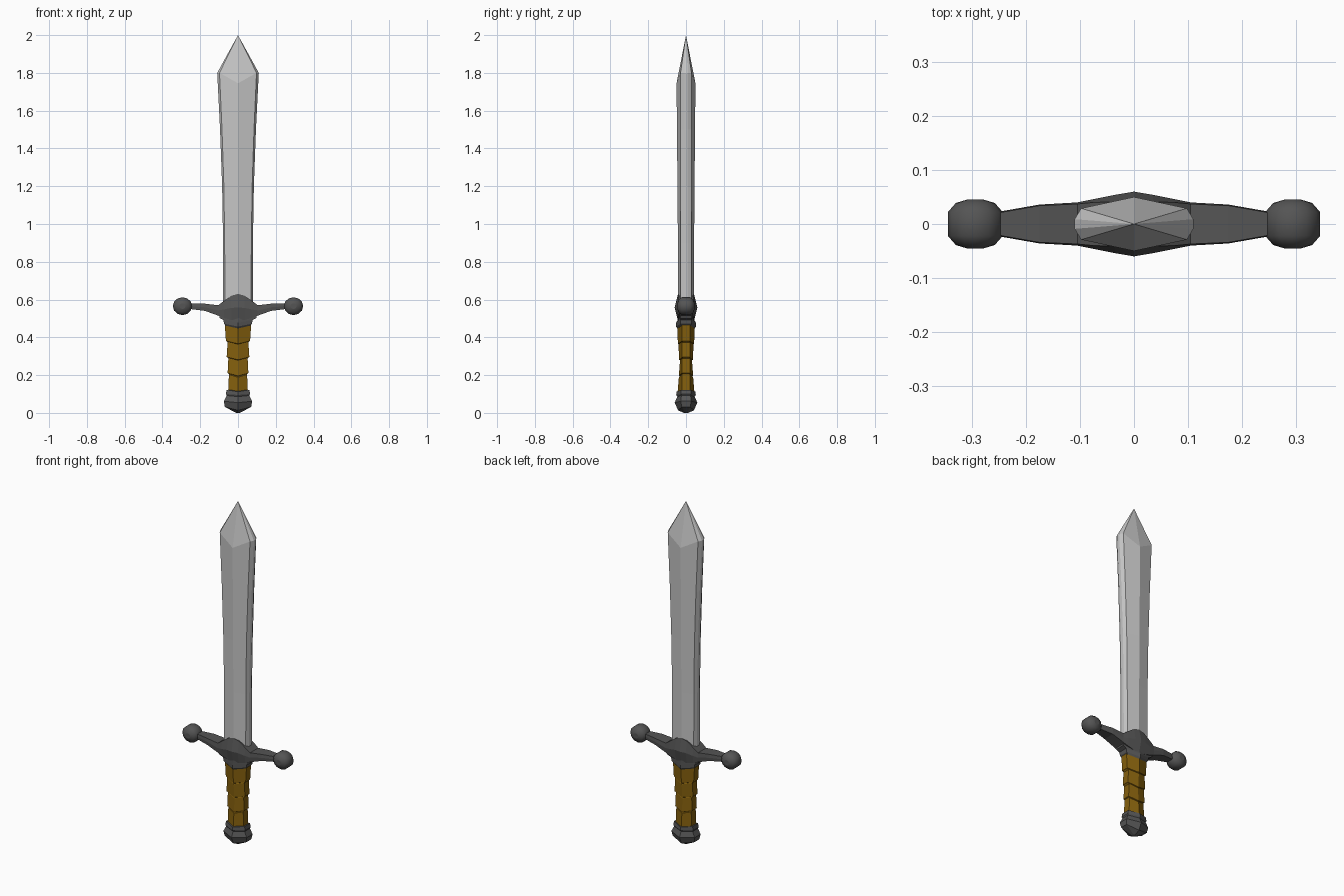
import bpy, bmesh, math


def material(name, rgb):
    m = bpy.data.materials.new(name)
    m.diffuse_color = (*rgb, 1)
    return m


STEEL = material("blade steel", (0.56, 0.56, 0.56))
IRON = material("dark iron", (0.09, 0.09, 0.09))
LEATHER = material("brown leather", (0.23, 0.115, 0.004))


def loft(name, rings, mat):
    """Skin a list of equal-length point rings and cap both ends."""
    bm = bmesh.new()
    vr = [[bm.verts.new(p) for p in r] for r in rings]
    n = len(rings[0])
    for a, b in zip(vr, vr[1:]):
        for i in range(n):
            j = (i + 1) % n
            bm.faces.new((a[i], a[j], b[j], b[i]))
    bm.faces.new(vr[0][::-1])
    bm.faces.new(vr[-1])
    bmesh.ops.remove_doubles(bm, verts=bm.verts, dist=0.0005)
    bmesh.ops.recalc_face_normals(bm, faces=bm.faces)
    me = bpy.data.meshes.new(name)
    bm.to_mesh(me)
    bm.free()
    me.materials.append(mat)
    ob = bpy.data.objects.new(name, me)
    bpy.context.collection.objects.link(ob)
    return ob


def hexa(zs, w, d, e, dip=0.015):
    """Six-sided section: ridge front and back (dipped), flat sides."""
    zc = zs - dip
    return [(0, -d, zc), (w, -e, zs), (w, e, zs),
            (0, d, zc), (-w, e, zs), (-w, -e, zs)]


# Blade: central ridge, broad faces, narrow bevels to a thin edge
def blade_ring(z, w, d, e, t, dip=0.0):
    b = w * 0.89
    return [(0, -d, z - dip), (b, -e, z), (w, -t, z), (w, t, z), (b, e, z),
            (0, d, z - dip), (-b, e, z), (-w, t, z), (-w, -t, z), (-b, -e, z)]


loft("blade", [
    blade_ring(0.56, 0.078, 0.042, 0.028, 0.009),
    blade_ring(0.90, 0.079, 0.043, 0.028, 0.009),
    blade_ring(1.20, 0.084, 0.045, 0.029, 0.009),
    blade_ring(1.50, 0.095, 0.048, 0.029, 0.009),
    blade_ring(1.80, 0.110, 0.050, 0.029, 0.009, 0.055),
    blade_ring(2.00, 0.0, 0.0, 0.0, 0.0)], STEEL)

# Crossguard: (x, bottom, top, half depth at middle, half depth at top/bottom)
half = [(0.0, 0.485, 0.63, 0.06, 0.042), (0.035, 0.492, 0.62, 0.054, 0.041),
        (0.075, 0.503, 0.592, 0.046, 0.040), (0.105, 0.515, 0.57, 0.040, 0.037),
        (0.175, 0.540, 0.578, 0.036, 0.034), (0.255, 0.55, 0.58, 0.022, 0.02)]
stations = [(-s[0], *s[1:]) for s in half[:0:-1]] + half
loft("crossguard", [
    [(x, -t, a), (x, -d, (a + b) / 2), (x, -t, b),
     (x, t, b), (x, d, (a + b) / 2), (x, t, a)]
    for x, a, b, d, t in stations], IRON)

# Rounded knobs at the guard ends, turned around the y axis
for side, s in (("left", -1), ("right", 1)):
    prof = [(0.016, -0.045), (0.036, -0.039), (0.051, -0.022),
            (0.051, 0.022), (0.036, 0.039), (0.016, 0.045)]
    knob = loft("guard_knob_" + side, [
        [(s * 0.294 + r * math.cos(k * math.pi / 6), y,
          0.565 + 0.93 * r * math.sin(k * math.pi / 6)) for k in range(12)]
        for r, y in prof], IRON)
    for p in knob.data.polygons:
        p.use_smooth = len(p.vertices) == 4

# Collar under the guard
loft("collar", [
    hexa(0.462, 0.066, 0.046, 0.024), hexa(0.472, 0.074, 0.053, 0.028),
    hexa(0.492, 0.077, 0.053, 0.028), hexa(0.502, 0.098, 0.046, 0.030),
    hexa(0.525, 0.098, 0.046, 0.030)], IRON)

# Grip: stepped leather bands (bottom z, top z, bottom w, top w, bottom d, top d)
bands = [(0.11, 0.205, 0.052, 0.048, 0.045, 0.038),
         (0.205, 0.29, 0.055, 0.051, 0.038, 0.032),
         (0.29, 0.375, 0.060, 0.055, 0.036, 0.040),
         (0.375, 0.475, 0.064, 0.070, 0.043, 0.046)]
rings = []
for z0, z1, w0, w1, d0, d1 in bands:
    rings += [hexa(z0 + 0.003, w0 - 0.005, d0 - 0.004, 0.017),
              hexa(z0 + 0.006, w0, d0, 0.021),
              hexa(z1 - 0.002, w1, d1, 0.021)]
loft("grip", rings, LEATHER)

# Pommel: neck ring and pointed knob
loft("pommel", [
    hexa(0.0, 0.010, 0.012, 0.006, 0.0), hexa(0.032, 0.070, 0.042, 0.022, 0.018),
    hexa(0.062, 0.075, 0.060, 0.028, 0.008), hexa(0.092, 0.060, 0.046, 0.024, 0.006),
    hexa(0.100, 0.064, 0.052, 0.026, 0.005), hexa(0.122, 0.060, 0.050, 0.025, 0.010)],
    IRON)
